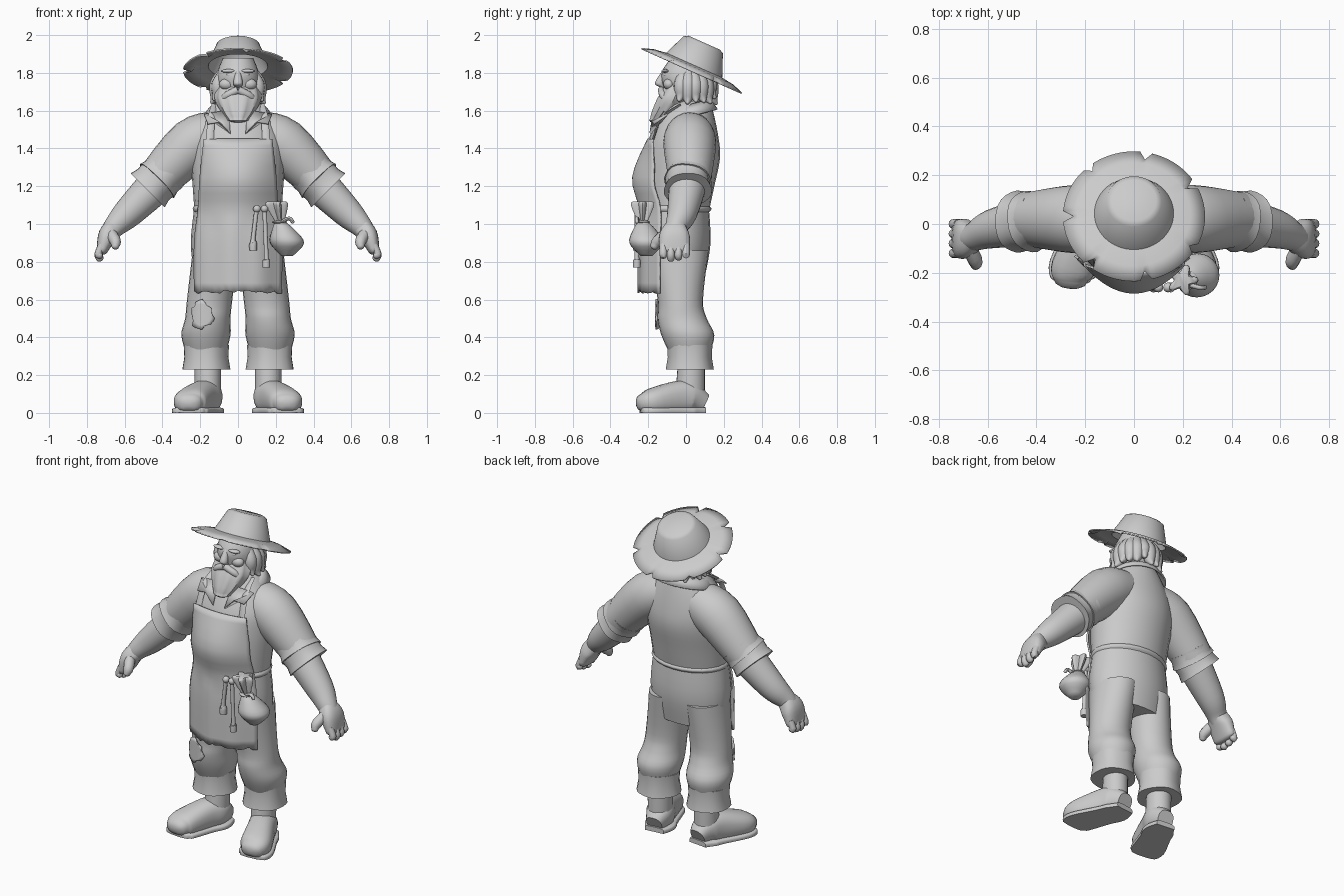
import bpy, bmesh, math, random
from mathutils import Vector, Matrix

random.seed(4)
default_cube = bpy.data.objects.get("Cube")
if default_cube:
    bpy.data.objects.remove(default_cube)

grey = bpy.data.materials.new("clay_grey")
grey.use_nodes = True
grey.diffuse_color = (.6, .6, .6, 1)
grey.node_tree.nodes["Principled BSDF"].inputs["Base Color"].default_value = grey.diffuse_color

UP = Vector((0, 0, 1))
SIDEWAYS = Vector((0, 1, 0))


def finish(name, bm, mirror=False, thickness=0):
    """Turn the bmesh into a smooth object with sharp creases."""
    bmesh.ops.recalc_face_normals(bm, faces=bm.faces)
    mesh = bpy.data.meshes.new(name)
    bm.to_mesh(mesh)
    bm.free()
    mesh.materials.append(grey)
    mesh.shade_smooth()
    mesh.set_sharp_from_angle(angle=math.radians(45))
    part = bpy.data.objects.new(name, mesh)
    bpy.context.collection.objects.link(part)
    if mirror:
        part.modifiers.new("Mirror", 'MIRROR').use_mirror_merge = False
    if thickness:
        solidify = part.modifiers.new("Solidify", 'SOLIDIFY')
        solidify.thickness = thickness
        solidify.offset = 0


def skin_rings(bm, rings, closed=True):
    for low, high in zip(rings, rings[1:]):
        count = len(low)
        for i in range(count if closed else count - 1):
            j = (i + 1) % count
            bm.faces.new((low[i], low[j], high[j], high[i]))


def smooth_path(points, steps):
    """Pass a smooth curve through points of any dimension."""
    points = [Vector(p) for p in points]
    path = []
    for k, (a, b) in enumerate(zip(points, points[1:])):
        before = points[max(k - 1, 0)]
        after = points[min(k + 2, len(points) - 1)]
        for step in range(steps):
            t = step / steps
            slope_a, slope_b = (b - before) / 2, (after - a) / 2
            bend = (a - b) * 2 + slope_a + slope_b
            path.append(a + t * (slope_a + t * (b - a - slope_a - bend + t * bend)))
    return path + [points[-1]]


def loft(name, points, across=SIDEWAYS, axis=None, sides=24, steps=4, power=2,
         wave=0, lobes=5, dome=False, floor=None, **options):
    """Skin oval rings given as x, y, z, radius and an optional second radius."""
    path = smooth_path([(*p[:4], p[-1]) for p in points], steps)
    if dome:
        end, heading = path[-1], (path[-1] - path[-2]).xyz.normalized()
        for angle in (.5, 1, 1.4):
            centre = end.xyz + heading * min(end[3], end[4]) * .7 * math.sin(angle)
            path.append(Vector((*centre, *(Vector(end[3:]) * math.cos(angle)))))
    bm = bmesh.new()
    rings = []
    for k, point in enumerate(path):
        tangent = axis or path[min(k + 1, len(path) - 1)].xyz - path[max(k - 1, 0)].xyz
        tangent = tangent.normalized()
        v = (across - tangent * across.dot(tangent)).normalized()
        u = v.cross(tangent)
        ring = []
        for i in range(sides):
            angle = math.tau * i / sides
            swell = 1 + wave * math.cos(lobes * angle)
            c, s = (math.copysign(abs(f) ** (2 / power), f) * swell
                    for f in (math.cos(angle), math.sin(angle)))
            place = point.xyz + u * c * point[3] + v * s * point[4]
            if floor is not None:
                place.z = max(place.z, floor)
            ring.append(bm.verts.new(place))
        rings.append(ring)
    skin_rings(bm, rings)
    bm.faces.new(rings[0])
    bm.faces.new(rings[-1])
    finish(name, bm, **options)


def trunk(name, rows, **options):
    """Stack level ovals on the centre line, given as z, y, width and depth."""
    loft(name, [(0, y, z, a, b) for z, y, a, b in rows], axis=UP, **options)


def rolled_cuff(name, top, bottom, radius):
    """A folded band, flared at the hem and hollow at its mouth."""
    top, bottom = Vector(top), Vector(bottom)
    shape = ((0, .8), (0, 1), (.5, .97), (1, 1.06), (1, .7))
    loft(name, [(*top.lerp(bottom, t), radius * f) for t, f in shape],
         axis=bottom - top, steps=1, wave=.02, mirror=True)


def blob(name, centre, size, **options):
    bm = bmesh.new()
    bmesh.ops.create_uvsphere(bm, u_segments=20, v_segments=12, radius=1,
                              matrix=Matrix.LocRotScale(Vector(centre), None, Vector(size)))
    finish(name, bm, **options)


# Shirt, sleeves and rolled cuffs
trunk("shirt", [(1.06, -.05, .23, .17), (1.2, -.04, .24, .19), (1.35, -.02, .25, .2),
                (1.47, -.01, .24, .18), (1.61, .01, .15, .13), (1.65, .02, .1, .1)])
loft("sleeve", [(.1, .02, 1.48, .12), (.24, .02, 1.42, .14), (.44, .02, 1.22, .11)], mirror=True)
rolled_cuff("upper_sleeve_cuff", (.38, .02, 1.28), (.43, .01, 1.23), .12)
rolled_cuff("lower_sleeve_cuff", (.42, .01, 1.24), (.48, .01, 1.18), .12)

# Forearms and hands
loft("forearm", [(.43, .01, 1.21, .1), (.58, -.02, 1.06, .08), (.65, -.05, .99, .06),
                 (.68, -.06, .95, .05)], mirror=True)
loft("palm", [(.65, -.05, .99, .05), (.69, -.06, .94, .05, .08), (.72, -.06, .86, .03, .08)],
     power=2.5, dome=True, mirror=True)
for i, finger in enumerate(("index", "middle", "ring", "little")):
    y = -.12 + i * .04
    drop = .02 * abs(i - 1.3)
    loft(finger + "_finger", [(.72, y, .89, .02), (.74, y, .84, .02), (.73, y, .81 + drop, .02)],
         sides=12, dome=True, mirror=True)
loft("thumb", [(.68, -.09, .96, .03), (.65, -.15, .91, .03), (.65, -.17, .88, .02)],
     sides=12, dome=True, mirror=True)

# Trousers with turn-ups
trunk("trouser_seat", [(1.1, -.05, .23, .17), (.9, -.05, .25, .18), (.72, -.04, .23, .14)])
loft("trouser_leg", [(.12, -.04, .86, .12, .16), (.15, -.03, .6, .12), (.16, -.02, .5, .12, .13),
                     (.17, .01, .41, .13, .14), (.17, .02, .3, .1)], axis=UP, mirror=True)
rolled_cuff("trouser_cuff", (.17, .02, .36), (.17, .02, .23), .12)

# Ragged knee patch wrapped over the thigh
bm = bmesh.new()
rings = []
for ring_scale in (.3, .6, .8, 1):
    ring = []
    for i in range(24):
        angle = math.tau * i / 24
        r = ring_scale * (random.uniform(.8, 1.2) if ring_scale == 1 else 1)
        x, z = -.19 + .06 * r * math.cos(angle), .52 + .07 * r * math.sin(angle)
        bulge = math.sqrt(1 - ((x + .16) / .13) ** 2)
        ring.append(bm.verts.new((x, -.03 - .13 * bulge, z)))
    rings.append(ring)
skin_rings(bm, rings)
bm.faces.new(rings[0])
finish("knee_patch", bm, thickness=.009)

# Boots
loft("boot_shaft", [(.16, .03, .3, .07), (.16, .02, .05, .07, .08)], axis=UP, mirror=True)
foot = [(.15, .1, .05, .05), (.16, .03, .08, .08), (.19, -.04, .08, .08, .09),
        (.25, -.18, .06, .09, .07), (.26, -.23, .05, .07, .05)]
loft("boot_foot", foot, across=UP, power=2.4, floor=.01, dome=True, mirror=True)
loft("boot_sole", [(x, y, .01, a + .01, .02) for x, y, z, a, *rest in foot],
     across=UP, power=4, floor=0, dome=True, mirror=True)

# Apron with a ragged hem, straps and waist tie
rows = smooth_path([(1.45, .18, -.2), (1.25, .2, -.28), (1.08, .21, -.245),
                    (.9, .23, -.25), (.64, .23, -.25)], 4)
bm = bmesh.new()
grid = []
for z, width, front in rows:
    line = []
    wrap = min(.11, (1.5 - z) / 2)
    for i in range(25):
        t = i / 12 - 1
        ragged = random.uniform(-.01, .01) if z == rows[-1][0] else 0
        fold = .004 * math.sin(9 * t) if z < 1 else 0
        line.append(bm.verts.new((width * t, front + wrap * t * t + fold, z + ragged)))
    grid.append(line)
skin_rings(bm, grid, closed=False)
finish("apron", bm, thickness=.01)
loft("apron_strap", [(.15, -.18, 1.43, .02, .006), (.14, -.13, 1.56, .02, .006),
                     (.12, -.03, 1.63, .02, .006)], sides=8, mirror=True)
trunk("waist_tie", [(1.06, -.05, .23, .17), (1.08, -.05, .24, .185), (1.1, -.05, .23, .17)])

# Collar: a standing band and two folded points
trunk("neck", [(1.52, 0, .1, .1), (1.7, 0, .08, .08)])
bm = bmesh.new()
rings = []
for radius, z in ((.18, 1.57), (.15, 1.61), (.12, 1.63)):
    ring = []
    for i in range(31):
        angle = math.radians(i * 10 - 60)
        x, y = radius * math.cos(angle), radius * math.sin(angle)
        ring.append(bm.verts.new((x, .02 + .8 * y, z + .2 * y)))
    rings.append(ring)
skin_rings(bm, rings, closed=False)
finish("collar_band", bm, thickness=.01)
bm = bmesh.new()
outline = ((.05, -.12, 1.6), (.18, -.1, 1.58), (.16, -.17, 1.53), (.1, -.18, 1.54), (.04, -.19, 1.48))
bm.faces.new([bm.verts.new(corner) for corner in outline])
finish("collar_point", bm, mirror=True, thickness=.01)

# Head and face
trunk("head", [(1.6, -.02, .06, .07), (1.72, 0, .11, .12), (1.8, 0, .11, .13), (1.88, .01, .08, .09)])
loft("nose", [(0, -.11, 1.82, .01), (0, -.14, 1.75, .025), (0, -.13, 1.73, .02)],
     axis=UP, sides=14, dome=True)
blob("cheek", (.06, -.09, 1.74), (.04, .03, .03), mirror=True)
blob("eye", (.04, -.11, 1.79), (.02, .01, .01), mirror=True)
blob("eyebrow", (.05, -.11, 1.81), (.04, .02, .01), mirror=True)
blob("ear", (.11, .01, 1.76), (.02, .03, .04), mirror=True)

# Beard, moustache and hair
trunk("beard", [(1.75, -.03, .1, .07), (1.67, -.06, .12, .09), (1.6, -.1, .09, .08),
                (1.56, -.14, .06, .05)], sides=40, wave=.04, lobes=10, dome=True)
loft("moustache", [(0, -.13, 1.71, .02), (.06, -.12, 1.68, .02), (.09, -.1, 1.65, .01)],
     across=UP, sides=12, dome=True, mirror=True)
for i in range(13):
    angle = math.radians(i * 19 - 24)
    c, s = math.cos(angle), math.sin(angle)
    low = random.uniform(1.66, 1.7)
    lock = ((.08, 1.8, .03), (.11, 1.74, .04), (.12, low, .03), (.14, low - .03, .01))
    loft(f"hair_lock_{i + 1}", [(r * c, .02 + r * s, z, size) for r, z, size in lock],
         across=Vector((-s, c, 0)), sides=10, dome=True)

# Straw hat with a torn brim, tipped backward
tip = Matrix.Translation((0, .03, 1.81)) @ Matrix.Rotation(math.radians(-24), 4, 'X')
bm = bmesh.new()
rings = []
for radius, height in ((.29, 0), (.23, .02), (.16, .03), (.11, .15), (.09, .16)):
    ring = []
    for i in range(72):
        angle = math.tau * i / 72
        torn = random.uniform(.84, .92) if height == 0 and i % 10 == 6 else 1
        r = radius * torn
        ring.append(bm.verts.new(tip @ Vector((r * math.cos(angle), r * math.sin(angle), height))))
    rings.append(ring)
skin_rings(bm, rings)
bm.faces.new(rings[-1])
finish("straw_hat", bm, thickness=.008)

# Money pouch with a gathered top and cord
loft("pouch", [(.26, -.21, .83, .03), (.26, -.21, .9, .09), (.24, -.22, .97, .06),
               (.22, -.23, 1.02, .02)], axis=UP)
loft("pouch_frill", [(.22, -.23, 1.01, .02), (.2, -.23, 1.1, .05), (.2, -.23, 1.12, .04)],
     axis=UP, sides=40, wave=.3)
trunk_knot = (.22, -.23, 1.01)
blob("pouch_cord", trunk_knot, (.04, .04, .01))
loft("cord_end", [(.23, -.25, 1.01, .01), (.27, -.26, 1.03, .01), (.29, -.26, 1.01, .01)],
     across=UP, sides=8, dome=True)

# Knotted strips hanging from the waist
for side, top, end, bottom in (("right", .1, .08, .86), ("left", .14, .15, .77)):
    loft(side + "_hanging_strip", [(top, -.26, 1.09, .012), (end, -.26, bottom + .06, .012),
                                   (end, -.26, bottom + .04, .02), (end, -.26, bottom, .02)], sides=12)
    blob(side + "_strip_knot", (top, -.26, 1.08), (.02, .02, .02))
